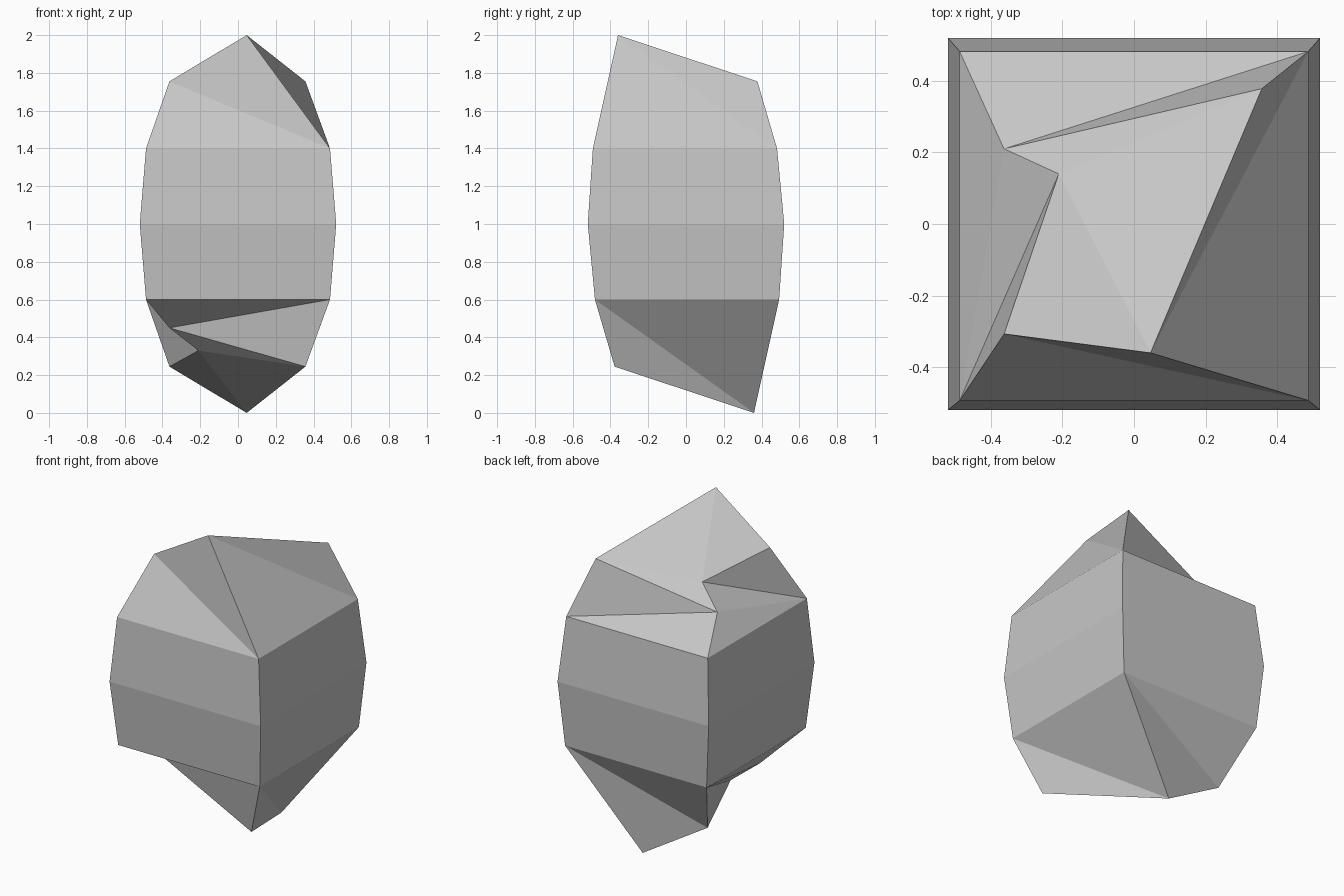
import bpy, bmesh, math
from mathutils import Matrix

if "Cube" in bpy.data.objects:
    bpy.data.objects.remove(bpy.data.objects["Cube"])

# Single stone colour
stone = bpy.data.materials.new("stone grey")
stone.diffuse_color = (0.57, 0.57, 0.57, 1.0)
stone.use_nodes = True
stone.node_tree.nodes["Principled BSDF"].inputs["Base Color"].default_value = stone.diffuse_color

bm = bmesh.new()


def ring(x, y_front, y_back, z):
    """Square ring of vertices: front left, front right, back right, back left."""
    return [bm.verts.new(p) for p in
            ((-x, y_front, z), (x, y_front, z), (x, y_back, z), (-x, y_back, z))]


# Upper half of the body, measured from the middle height
waist = ring(0.52, -0.52, 0.52, 0.0)
shoulder = ring(0.487, -0.493, 0.482, 0.4)
for i in range(4):
    j = (i + 1) % 4
    bm.faces.new((waist[i], waist[j], shoulder[j], shoulder[i]))

# Chipped cap: four rim corners and five broken points
fl, fr, br, bl = shoulder
ledge, notch, chip, peak, corner = [bm.verts.new(p) for p in (
    (-0.363, 0.21, 0.55), (-0.21, 0.14, 0.67), (-0.363, -0.307, 0.755),
    (0.046, -0.36, 1.0), (0.357, 0.378, 0.755))]
for tri in ((chip, fr, peak), (chip, fl, fr),
            (peak, br, corner), (peak, fr, br),
            (ledge, corner, br), (ledge, br, bl),
            (ledge, notch, corner), (notch, peak, corner), (notch, chip, peak),
            (chip, notch, fl), (notch, ledge, fl), (ledge, bl, fl)):
    bm.faces.new(tri)

# Lower half is the upper half turned over about the x axis
half = bm.verts[:] + bm.edges[:] + bm.faces[:]
copy = bmesh.ops.duplicate(bm, geom=half)["geom"]
bmesh.ops.rotate(bm, cent=(0, 0, 0), matrix=Matrix.Rotation(math.pi, 3, 'X'),
                 verts=[v for v in copy if isinstance(v, bmesh.types.BMVert)])
bmesh.ops.remove_doubles(bm, verts=bm.verts[:], dist=0.001)
bmesh.ops.translate(bm, vec=(0, 0, 1), verts=bm.verts[:])
bmesh.ops.recalc_face_normals(bm, faces=bm.faces[:])

mesh = bpy.data.meshes.new("rock")
bm.to_mesh(mesh)
bm.free()
mesh.materials.append(stone)
bpy.context.collection.objects.link(bpy.data.objects.new("rock", mesh))
